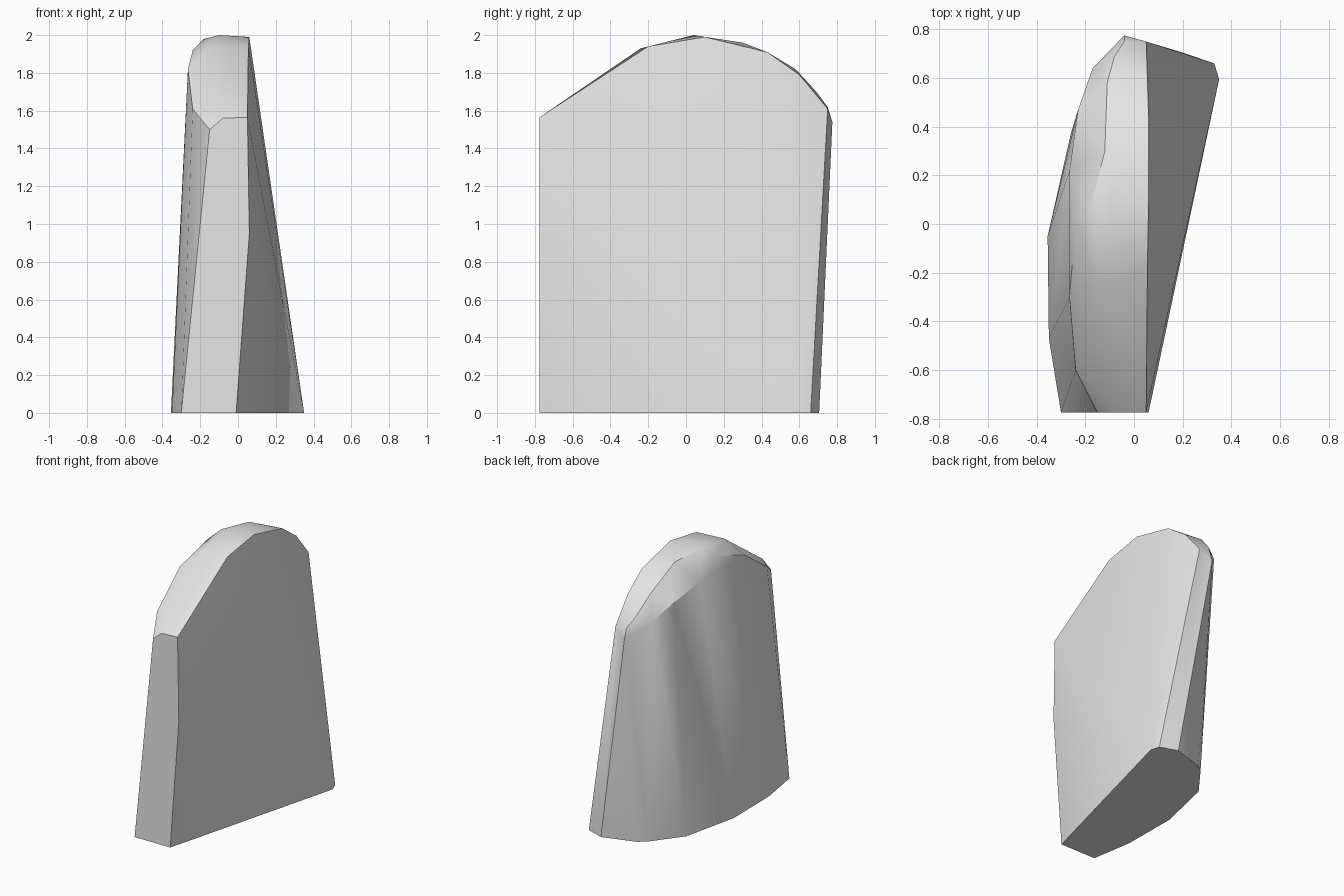
import bpy
import bmesh
import math

# Remove the default object only
default_cube = bpy.data.objects.get("Cube")
if default_cube is not None:
    bpy.data.objects.remove(default_cube, do_unlink=True)

FRONT = -0.775   # plane of the narrow cut at the front


def make_material(name, colour):
    """Flat colour shown in both the viewport and a render."""
    material = bpy.data.materials.new(name)
    material.use_nodes = True
    material.diffuse_color = colour
    shader = material.node_tree.nodes["Principled BSDF"]
    shader.inputs["Base Color"].default_value = colour
    return material


def convex_block(name, outlines, material):
    """Stretch a closed convex skin over a set of outlines."""
    bm = bmesh.new()
    for outline in outlines:
        for point in outline:
            bm.verts.new(point)
    hull = bmesh.ops.convex_hull(bm, input=bm.verts, use_existing_faces=False)
    loose = [item for key in ("geom_interior", "geom_unused")
             for item in hull[key] if isinstance(item, bmesh.types.BMVert)]
    bmesh.ops.delete(bm, geom=list(set(loose)), context="VERTS")

    # Merge coplanar triangles into clean flat faces
    bmesh.ops.dissolve_limit(bm, angle_limit=math.radians(1),
                             verts=bm.verts, edges=bm.edges)
    bmesh.ops.recalc_face_normals(bm, faces=bm.faces)

    mesh = bpy.data.meshes.new(name)
    bm.to_mesh(mesh)
    bm.free()
    mesh.materials.append(material)
    block = bpy.data.objects.new(name, mesh)
    bpy.context.scene.collection.objects.link(block)
    return block


def shade_smooth(block, degrees):
    """Round the gentle bends and keep the crisp borders."""
    bpy.ops.object.select_all(action="DESELECT")
    block.select_set(True)
    bpy.context.view_layer.objects.active = block
    bpy.ops.object.shade_smooth_by_angle(angle=math.radians(degrees))


# Footprint on the ground: straight on the left, bowed on the right
footprint = [(x, y, 0) for x, y in (
    (-.01, FRONT), (.35, .595), (.33, .66), (.2, .705), (-.04, .63),
    (-.1, .58), (-.26, .37), (-.355, -.05), (-.35, -.47), (-.3, FRONT))]

# Arched upper border of the flat left side
flat_side_arch = [
    (.06, FRONT, .95), (.05, FRONT, 1.565), (.055, -.2, 1.94),
    (.06, .1, 1.99), (.06, .43, 1.91), (.055, .6, 1.79), (.05, .75, 1.61)]

# Rounded ridge along the top
crown_ridge = [
    (-.08, FRONT, 1.56), (-.14, -.24, 1.93), (-.1, .04, 2),
    (-.18, .06, 1.98), (-.12, .3, 1.96), (-.11, .58, 1.82),
    (-.08, .69, 1.7), (-.04, .75, 1.62)]

# Rim where the bowed right wall turns into the ridge
wall_rim = [
    (-.15, FRONT, 1.5), (-.24, -.6, 1.61), (-.265, -.3, 1.82),
    (-.24, 0, 1.92), (-.265, .22, 1.82), (-.23, .47, 1.75),
    (-.17, .64, 1.66), (-.04, .775, 1.54)]

grey = make_material("light grey", (.8, .8, .8, 1))
slab = convex_block("rounded_slab",
                    (footprint, flat_side_arch, crown_ridge, wall_rim), grey)
shade_smooth(slab, 30)
